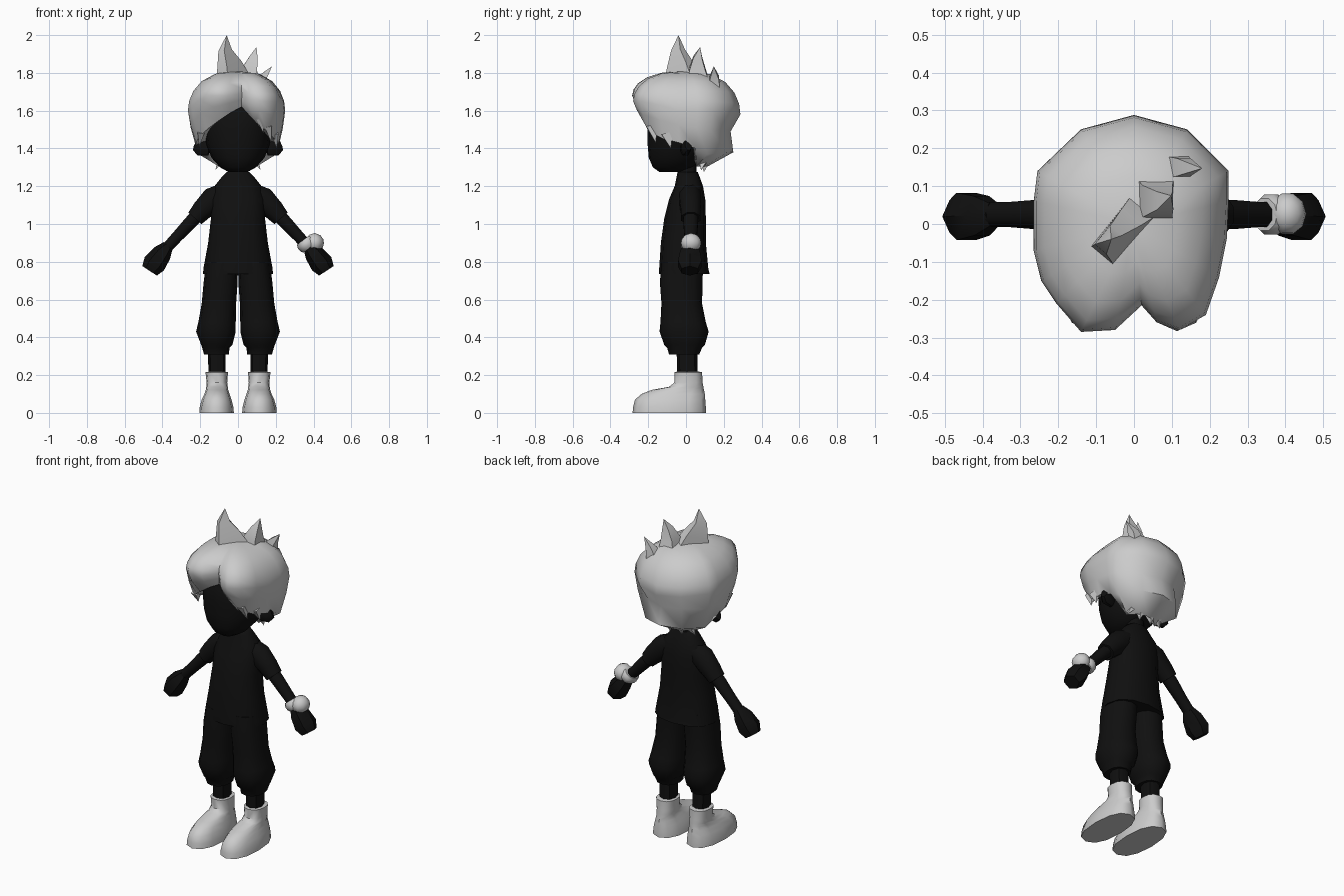
import bpy, bmesh, math
from mathutils import Vector


def material(name, c):
    m = bpy.data.materials.new(name)
    m.diffuse_color = (c, c, c, 1)
    return m


BLACK = material("black", 0.005)
GREY = material("light_grey", 0.6)


def loft(name, rings, mat, angle=50, mirror=False):
    """Skin a list of rings; a ring of one point closes as a fan."""
    bm = bmesh.new()
    sx = -1 if mirror else 1
    rows = [[bm.verts.new((sx * p[0], p[1], p[2])) for p in r] for r in rings]
    for a, b in zip(rows, rows[1:]):
        n = max(len(a), len(b))
        for i in range(n):
            j = (i + 1) % n
            if len(a) == 1:
                bm.faces.new((a[0], b[i], b[j]))
            elif len(b) == 1:
                bm.faces.new((a[i], a[j], b[0]))
            else:
                bm.faces.new((a[i], a[j], b[j], b[i]))
    for r in (rows[0], rows[-1]):
        if len(r) > 2:
            bm.faces.new(r)
    bmesh.ops.recalc_face_normals(bm, faces=bm.faces)
    me = bpy.data.meshes.new(name)
    bm.to_mesh(me)
    bm.free()
    me.materials.append(mat)
    ob = bpy.data.objects.new(name, me)
    bpy.context.collection.objects.link(ob)
    bpy.ops.object.select_all(action='DESELECT')
    ob.select_set(True)
    bpy.context.view_layer.objects.active = ob
    bpy.ops.object.shade_smooth_by_angle(angle=math.radians(angle))
    return ob


def stack(name, levels, mat, n=12, mirror=False, power=0.85):
    """Upright loft; each level is (z, x0, x1, y0, y1)."""
    rings = []
    for z, x0, x1, y0, y1 in levels:
        ring = []
        for i in range(n):
            a = math.tau * i / n
            c, s = math.cos(a), math.sin(a)
            c = math.copysign(abs(c) ** power, c)
            s = math.copysign(abs(s) ** power, s)
            ring.append(((x0 + x1) / 2 + c * (x1 - x0) / 2,
                         (y0 + y1) / 2 + s * (y1 - y0) / 2, z))
        rings.append(ring)
    return loft(name, rings, mat, mirror=mirror)


def tube(name, path, mat, n=8, turn=0.0, mirror=False, angle=50):
    """Loft along a path; each point is (x, y, z, y radius, cross radius)."""
    pts = [Vector(p[:3]) for p in path]
    rings = []
    for k, p in enumerate(path):
        t = (pts[min(k + 1, len(pts) - 1)] - pts[max(k - 1, 0)]).normalized()
        u = Vector((math.sin(turn), math.cos(turn), 0))
        u = (u - t * u.dot(t)).normalized()
        v = t.cross(u)
        if p[3] == 0:
            rings.append([pts[k]])
            continue
        f = 1.414 if n == 4 else 1
        rings.append([pts[k] + f * (u * p[3] * math.cos(a) + v * p[4] * math.sin(a))
                      for a in (math.tau * (i + 0.5) / n for i in range(n))])
    return loft(name, rings, mat, angle=angle, mirror=mirror)


def centred(levels):
    return [(z, -h, h, a, b) for z, h, a, b in levels]


# Head and neck
stack("head", centred([
    (1.275, .05, -.14, -.02), (1.30, .095, -.175, .04), (1.35, .14, -.197, .09),
    (1.42, .167, -.203, .12), (1.50, .178, -.205, .14), (1.58, .178, -.20, .14),
    (1.66, .15, -.16, .12)]), BLACK, n=16, power=0.95)
stack("neck", centred([(1.22, .05, -.045, .055), (1.33, .05, -.045, .055)]), BLACK)

# Shirt body with a flared hem
stack("shirt", centred([
    (.735, .185, -.143, .125), (.765, .183, -.142, .118), (.9, .158, -.133, .105),
    (1.03, .143, -.115, .105), (1.13, .145, -.09, .102), (1.2, .125, -.06, .09),
    (1.25, .085, -.05, .072), (1.275, .06, -.045, .062)]), BLACK)

# Limbs, built for both sides
for side, m in (("left", False), ("right", True)):
    stack("trouser_" + side, [
        (.31, .048, .18, -.09, .07), (.345, .045, .19, -.10, .085),
        (.36, .03, .195, -.115, .10), (.43, .012, .222, -.14, .12),
        (.48, .012, .21, -.135, .105), (.58, .010, .192, -.13, .085),
        (.69, .002, .182, -.138, .088), (.80, .0, .168, -.13, .09)],
        BLACK, mirror=m)
    stack("shin_" + side, [(.18, .066, .155, -.045, .06), (.33, .066, .16, -.05, .06)],
          BLACK, n=8, mirror=m)
    stack("shoe_" + side, [
        (0, .022, .205, -.283, .105), (.03, .024, .203, -.28, .105),
        (.07, .034, .192, -.27, .102), (.10, .045, .178, -.235, .10),
        (.122, .052, .17, -.18, .095), (.138, .054, .168, -.09, .092),
        (.16, .057, .166, -.062, .088), (.215, .053, .172, -.062, .085),
        (.218, .07, .155, -.05, .07)], GREY, mirror=m)
    tube("sleeve_" + side, [
        (.08, .02, 1.16, .06, .06), (.13, .022, 1.13, .062, .073),
        (.19, .025, 1.073, .057, .06), (.228, .025, 1.03, .055, .05)],
        BLACK, mirror=m)
    tube("arm_" + side, [
        (.19, .025, 1.07, .042, .04), (.25, .025, 1.01, .042, .038),
        (.32, .025, .935, .036, .033), (.385, .025, .865, .036, .03)],
        BLACK, mirror=m)
    tube("hand_" + side, [
        (.37, .025, .885, .035, .03), (.402, .022, .845, .06, .052),
        (.443, .02, .79, .072, .062), (.468, .02, .752, .05, .046)],
        BLACK, n=6, mirror=m)
    tube("ear_" + side, [
        (.15, -.01, 1.40, .02, .04), (.20, .0, 1.41, .03, .052),
        (.222, .012, 1.42, .02, .035)], BLACK, mirror=m)

# Wrist band and its ball
tube("wrist_band", [(.345, .025, .915, .045, .042), (.355, .025, .902, .055, .05),
                    (.37, .025, .887, .055, .05), (.38, .025, .875, .045, .042)], GREY, n=10)
ball = [(.405 + .03 * k * .05, .027, .90 + .052 * k,
         .056 * math.sqrt(1 - k * k), .05 * math.sqrt(1 - k * k))
        for k in (-1, -.8, -.4, 0, .4, .8, 1)]
tube("wrist_ball", ball, GREY, n=10)

# Hair cap columns: outline x, y, widest height, lower edge height, edge tuck
columns = [
    (.02, -.215, 1.69, 1.62, .97), (.06, -.26, 1.66, 1.585, .84),
    (.12, -.28, 1.65, 1.54, .77), (.19, -.24, 1.65, 1.49, .82),
    (.225, -.14, 1.63, 1.45, .86), (.245, -.04, 1.60, 1.43, .88),
    (.25, .06, 1.60, 1.40, .85), (.25, .14, 1.60, 1.37, .82),
    (.14, .25, 1.59, 1.38, .87), (0, .288, 1.58, 1.38, .87),
    (-.14, .25, 1.59, 1.38, .87), (-.255, .14, 1.60, 1.37, .82),
    (-.265, .06, 1.60, 1.40, .83), (-.265, -.07, 1.60, 1.43, .84),
    (-.245, -.15, 1.62, 1.46, .85), (-.205, -.21, 1.66, 1.50, .80),
    (-.14, -.285, 1.68, 1.545, .75), (-.05, -.28, 1.68, 1.59, .76)]
hair = [[(-.01, 0, 1.81)]]
for deg in (22, 42, 60, 76, 90):
    a = math.radians(deg)
    r = math.sin(a) ** .8
    hair.append([(x * r, y * r, zw + (1.81 - zw) * math.cos(a))
                 for x, y, zw, zl, k in columns])
for t in (.45, 1):
    ring = []
    for x, y, zw, zl, k in columns:
        r = 1 - (1 - k) * t ** 1.4
        if y > .2 and t < 1:
            r = .82          # dip above the flicked-out back edge
        ring.append((x * r, y * r, zw + (zl - zw) * t))
    hair.append(ring)
# Underside tucks to the nape at the back and into the head at the front
hair.append([(x * .4, y * .4, 1.305) if y > .1 else
             (x * .62, y * .62, zl + .02) for x, y, zw, zl, k in columns])
hair.append([(0, .0, 1.45)])
loft("hair_cap", hair, GREY, angle=60)

# Curved tufts on the crown
tube("tuft_large", [(-.03, -.02, 1.77, .09, .042), (-.045, -.03, 1.84, .065, .034),
                    (-.068, -.042, 1.92, .032, .02), (-.06, -.04, 2.0, 0, 0)],
     GREY, n=4, turn=math.radians(40), angle=60)
tube("tuft_middle", [(.055, .065, 1.75, .058, .052), (.062, .06, 1.82, .042, .04),
                     (.082, .062, 1.88, .024, .022), (.098, .075, 1.937, 0, 0)],
     GREY, n=4, angle=60)
tube("tuft_small", [(.11, .15, 1.72, .03, .035), (.13, .15, 1.775, .024, .022),
                    (.18, .147, 1.835, 0, 0)], GREY, n=4, angle=60)

# Hanging fringe, sideburn and nape points: base x, y, z, then tip x, y, z, width
points = [
    (.115, -.20, 1.56, .135, -.19, 1.48, .03), (.16, -.18, 1.52, .175, -.16, 1.43, .03),
    (.195, -.10, 1.48, .205, -.08, 1.40, .03), (-.195, -.12, 1.49, -.205, -.09, 1.41, .03),
    (.09, .09, 1.34, .12, .08, 1.285, .025), (-.09, .09, 1.34, -.12, .08, 1.285, .025),
    (.035, .10, 1.33, .04, .095, 1.275, .025), (-.035, .10, 1.33, -.04, .095, 1.275, .025)]
for i, (x, y, z, tx, ty, tz, w) in enumerate(points):
    tube(f"hair_point_{i + 1}", [(x, y, z, w, w * .6), (tx, ty, tz, 0, 0)], GREY, n=4)
